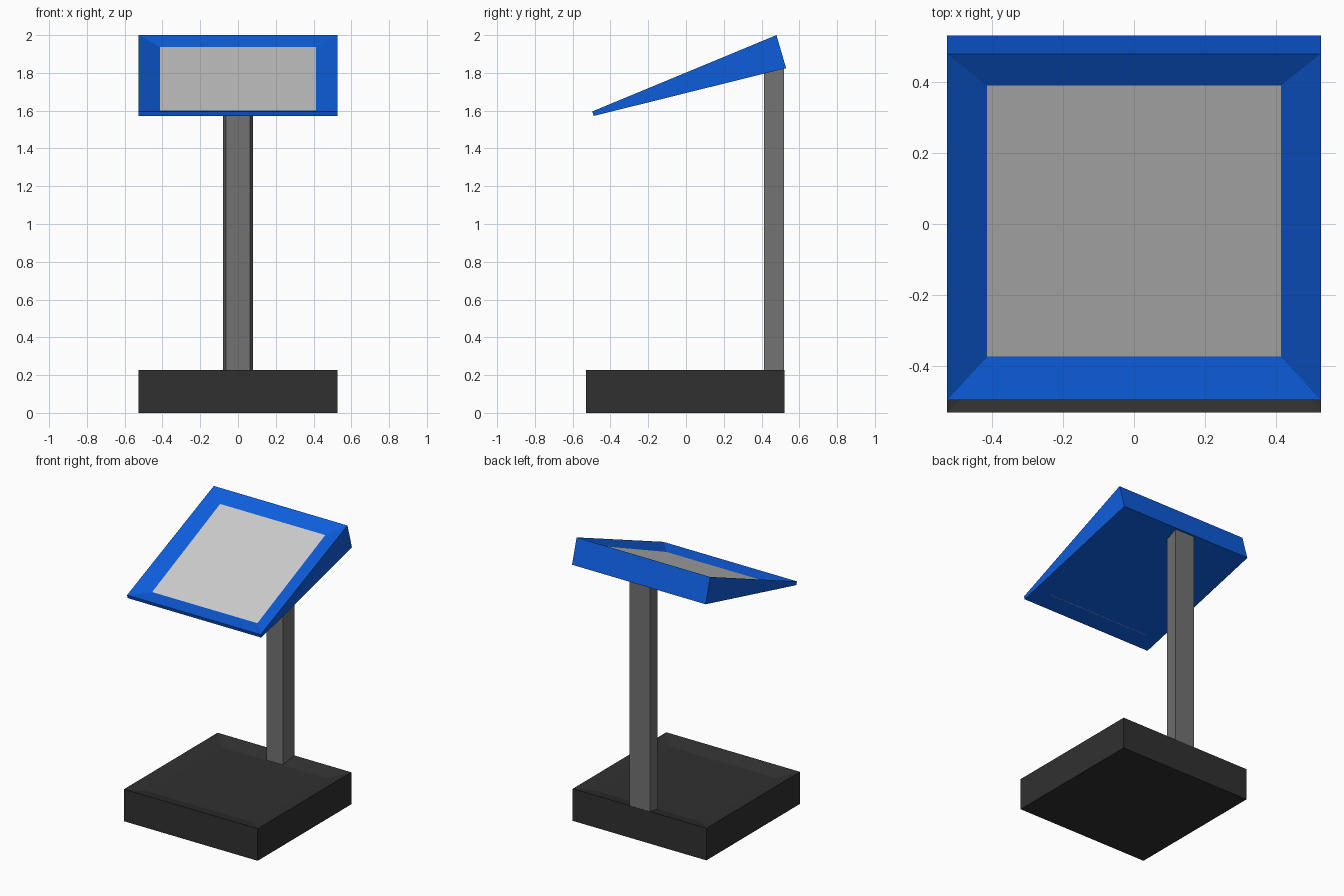
import bpy

if "Cube" in bpy.data.objects:
    bpy.data.objects.remove(bpy.data.objects["Cube"])


def material(name, colour):
    m = bpy.data.materials.new(name)
    m.diffuse_color = (*colour, 1)
    m.use_nodes = True
    m.node_tree.nodes["Principled BSDF"].inputs["Base Color"].default_value = m.diffuse_color
    return m


def make_object(name, verts, faces, mats):
    me = bpy.data.meshes.new(name)
    me.from_pydata(verts, [], faces)
    ob = bpy.data.objects.new(name, me)
    bpy.context.collection.objects.link(ob)
    for m in mats:
        me.materials.append(m)
    return ob


def tray(name, profile, half, inner_half, mats):
    """Box with a sunken top. Profile (y, z): bottom front/back, rim front/back, floor front/back."""
    verts = []
    for i, (y, z) in enumerate(profile):
        h = inner_half if i > 3 else half
        verts += [(-h, y, z), (h, y, z)]
    # loops run front-left, front-right, back-right, back-left
    bottom, rim, floor = [[k, k + 1, k + 3, k + 2] for k in (0, 4, 8)]
    faces = [bottom[::-1], floor]
    for lo, hi in ((bottom, rim), (rim, floor)):
        for i in range(4):
            j = (i + 1) % 4
            faces.append([lo[i], lo[j], hi[j], hi[i]])
    ob = make_object(name, verts, faces, mats)
    ob.data.polygons[1].material_index = len(mats) - 1
    return ob


dark = material("dark_base", (0.03, 0.03, 0.03))
steel = material("post_grey", (0.17, 0.17, 0.17))
blue = material("frame_blue", (0.004, 0.11, 0.72))
pale = material("screen_grey", (0.55, 0.55, 0.55))

# Heavy base with a shallow sunken top
tray("base",
     [(-0.53, 0), (0.522, 0), (-0.53, 0.228), (0.522, 0.228), (-0.415, 0.198), (0.407, 0.198)],
     0.526, 0.414, [dark])

# Tilted wedge panel: blue frame around a sunken screen
tray("display_panel",
     [(-0.489, 1.572), (0.53, 1.825), (-0.496, 1.596), (0.479, 2.0), (-0.375, 1.6), (0.39, 1.936)],
     0.526, 0.414, [blue, pale])

# Post with a trapezoid section, wider at the back
section = [(-0.064, 0.412), (0.064, 0.412), (0.079, 0.52), (-0.079, 0.52)]
post = [(x, y, 0.195) for x, y in section] + [(x, y, 1.81 + 0.25 * (y - 0.412)) for x, y in section]
sides = [[i, (i + 1) % 4, (i + 1) % 4 + 4, i + 4] for i in range(4)]
make_object("post", post, [[3, 2, 1, 0], [4, 5, 6, 7]] + sides, [steel])
